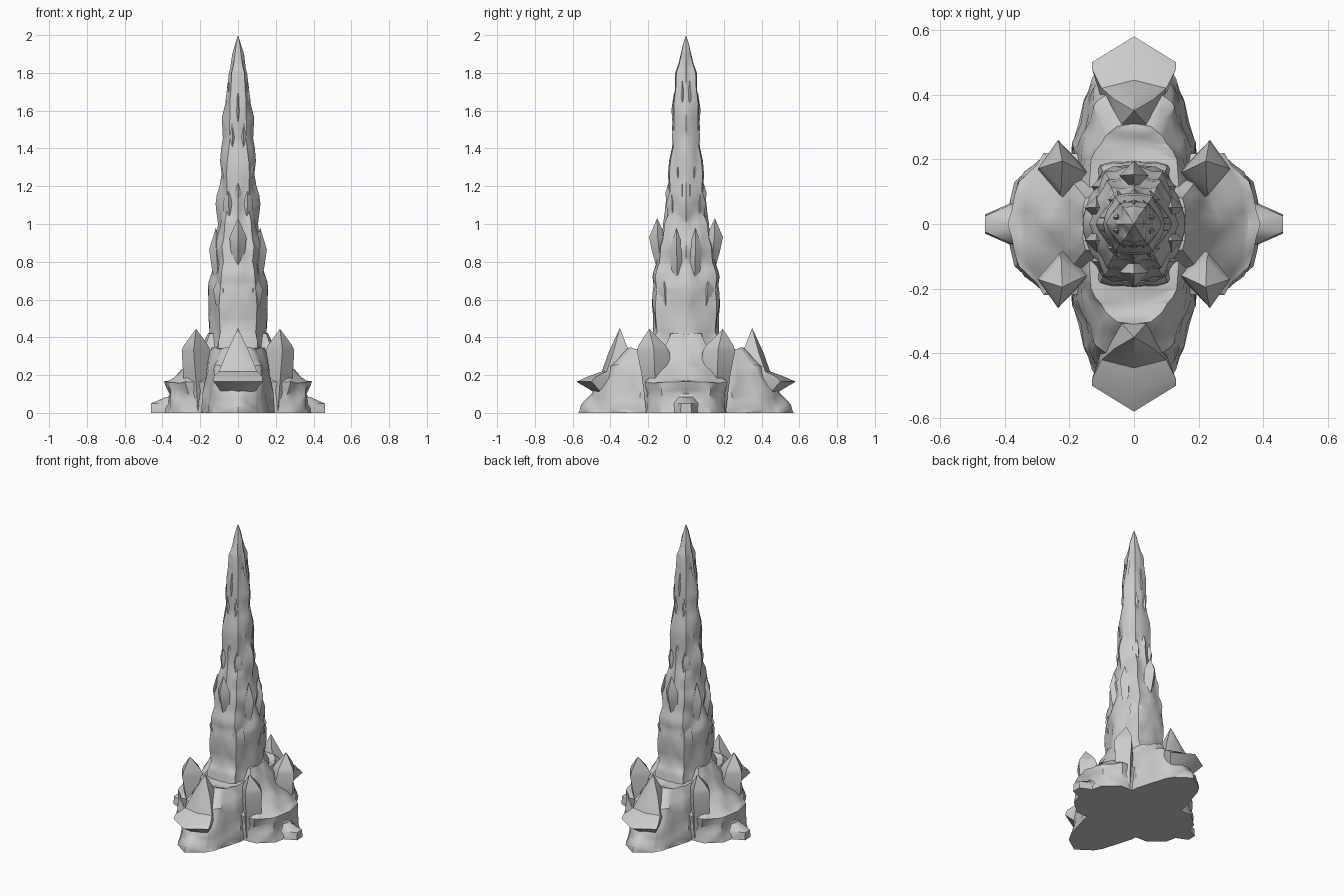
import bpy, bmesh
from mathutils import Vector, noise

if "Cube" in bpy.data.objects:
    bpy.data.objects.remove(bpy.data.objects["Cube"])

stone = bpy.data.materials.new("grey stone")
stone.diffuse_color = (0.6, 0.6, 0.59, 1)
stone.use_nodes = True
stone.node_tree.nodes["Principled BSDF"].inputs["Base Color"].default_value = stone.diffuse_color


def loft(name, sections, signs, rough=0.0, cuts=0):
    """Skin a stack of closed outlines, copied once per mirror sign pair."""
    bm = bmesh.new()
    for sx, sy in signs:
        rings = [[bm.verts.new((x * sx, y * sy, z)) for x, y in pts] for z, pts in sections]
        n = len(rings[0])
        for lo, hi in zip(rings, rings[1:]):
            for i in range(n):
                j = (i + 1) % n
                bm.faces.new((lo[i], lo[j], hi[j], hi[i]))
        bm.faces.new(rings[0])
        bm.faces.new(rings[-1])
    bmesh.ops.remove_doubles(bm, verts=bm.verts, dist=0.0005)
    bmesh.ops.dissolve_degenerate(bm, edges=bm.edges, dist=0.0005)
    # chipped rock surface, the same in every quadrant
    if rough:
        bmesh.ops.triangulate(bm, faces=bm.faces)
        bmesh.ops.subdivide_edges(bm, edges=bm.edges, cuts=cuts, use_grid_fill=True)
    bmesh.ops.recalc_face_normals(bm, faces=bm.faces)
    bm.normal_update()
    moves = []
    for v in bm.verts:
        if rough and 0.002 < v.co.z < 1.9:
            p = Vector((abs(v.co.x) * 14, abs(v.co.y) * 14, v.co.z * 8))
            moves.append((v, v.normal * noise.noise(p) * rough))
    for v, d in moves:
        v.co += d
    me = bpy.data.meshes.new(name)
    bm.to_mesh(me)
    bm.free()
    me.materials.append(stone)
    ob = bpy.data.objects.new(name, me)
    bpy.context.collection.objects.link(ob)
    bpy.context.view_layer.objects.active = ob
    ob.select_set(True)
    bpy.ops.object.shade_smooth_by_angle(angle=0.6)
    ob.select_set(False)
    return ob


def mirror_x(half):
    return half + [(-x, y) for x, y in reversed(half) if x]


def mirror_y(half):
    return half + [(x, -y) for x, y in reversed(half) if y]


FRONT_BACK = [(1, 1), (1, -1)]
LEFT_RIGHT = [(1, 1), (-1, 1)]
CORNERS = [(1, 1), (-1, 1), (1, -1), (-1, -1)]
TINY = 0.0001

# Central spire: height, half width, half depth
spire = [(0, .22, .22), (.38, .165, .19), (.43, .16, .17), (.65, .165, .175), (.72, .145, .175),
         (.8, .125, .15), (.88, .14, .145), (1, .112, .12), (1.06, .105, .10), (1.2, .10, .095),
         (1.4, .088, .083), (1.56, .075, .07), (1.8, .056, .055), (1.85, .048, .048),
         (2, TINY, TINY)]
plan = [(1, 0), (.8, .5), (.6, .92), (0, 1), (-.6, .92), (-.8, .5), (-1, 0),
        (-.8, -.5), (-.6, -.92), (0, -1), (.6, -.92), (.8, -.5)]
loft("spire", [(z, [(a * u, b * v) for u, v in plan]) for z, a, b in spire], [(1, 1)], .022, 2)

# Front and back buttresses
loft("front_back_buttress", [(z, mirror_x(h)) for z, h in [
    (0, [(.2, .02), (.19, .25), (.13, .45), (.10, .50), (0, .57)]),
    (.04, [(.2, .02), (.19, .25), (.13, .44), (.10, .49), (0, .55)]),
    (.1, [(.2, .02), (.18, .24), (.12, .42), (.09, .46), (0, .49)]),
    (.25, [(.18, .02), (.16, .22), (.12, .36), (.09, .40), (0, .42)]),
    (.34, [(.14, .02), (.13, .2), (.09, .27), (.05, .3), (0, .31)])]], FRONT_BACK, .025, 2)

# Pointed ledges carrying a peak
loft("front_back_peak", [(z, mirror_x(h)) for z, h in [
    (.10, [(.05, .3), (.08, .44), (0, .47)]),
    (.165, [(.06, .3), (.13, .50), (0, .58)]),
    (.19, [(.06, .3), (.13, .48), (0, .525)]),
    (.22, [(.07, .29), (.10, .42), (0, .445)]),
    (.32, [(.045, .3), (.06, .385), (0, .41)]),
    (.45, [(TINY, .35), (TINY, .35), (0, .35)])]], FRONT_BACK)

# Left and right buttresses
loft("side_buttress", [(z, mirror_y(h)) for z, h in [
    (0, [(.02, .22), (.28, .21), (.37, .13), (.40, 0)]),
    (.1, [(.02, .22), (.26, .2), (.35, .125), (.36, 0)]),
    (.165, [(.02, .22), (.28, .22), (.365, .135), (.385, 0)]),
    (.18, [(.02, .2), (.26, .2), (.33, .12), (.34, 0)]),
    (.3, [(.02, .14), (.19, .13), (.21, .08), (.22, 0)]),
    (.42, [(.02, .1), (.15, .08), (.155, .05), (.16, 0)])]], LEFT_RIGHT, .02, 2)

# Low side toes
loft("side_toe", [(z, mirror_y(h)) for z, h in [
    (0, [(.3, .1), (.38, .065), (.46, .03)]),
    (.05, [(.3, .09), (.38, .06), (.46, .025)]),
    (.085, [(.3, .06), (.36, .04), (.38, .01)])]], LEFT_RIGHT)

# Four corner crystals
loft("corner_crystal", [
    (0, [(.21, .21), (.27, .16), (.2, .06), (.12, .14)]),
    (.2, [(.225, .235), (.29, .165), (.2, .07), (.13, .15)]),
    (.33, [(.235, .26), (.298, .17), (.23, .09), (.145, .16)]),
    (.36, [(.232, .25), (.285, .175), (.225, .11), (.16, .165)]),
    (.445, [(.222, .195)] * 4)], CORNERS)

# Shards growing out of the spire: x, y, foot, tip height, radius
shards = [(0, .15, .72, 1.03, .048), (.115, .05, .62, .98, .04), (.08, .115, .45, .75, .055),
          (.05, .075, .92, 1.2, .032), (.08, .02, .98, 1.23, .027), (0, .085, 1.0, 1.24, .026),
          (.06, .045, 1.1, 1.38, .024), (.03, .058, 1.25, 1.57, .018), (0, .062, 1.4, 1.7, .016),
          (.05, .02, 1.45, 1.76, .016)]


def diamond(x, y, r):
    return [(x + r, y), (x, y + r), (x - r, y), (x, y - r)]


for i, (x, y, z0, z1, r) in enumerate(shards):
    h = z1 - z0
    levels = [(0, .3, .85), (.45, .8, .95), (.68, .95, 1), (1, 0, 1.02)]
    loft(f"spire_shard_{i + 1}",
         [(z0 + h * t, diamond(x * out, y * out, r * k)) for t, k, out in levels],
         FRONT_BACK if x == 0 else CORNERS)
